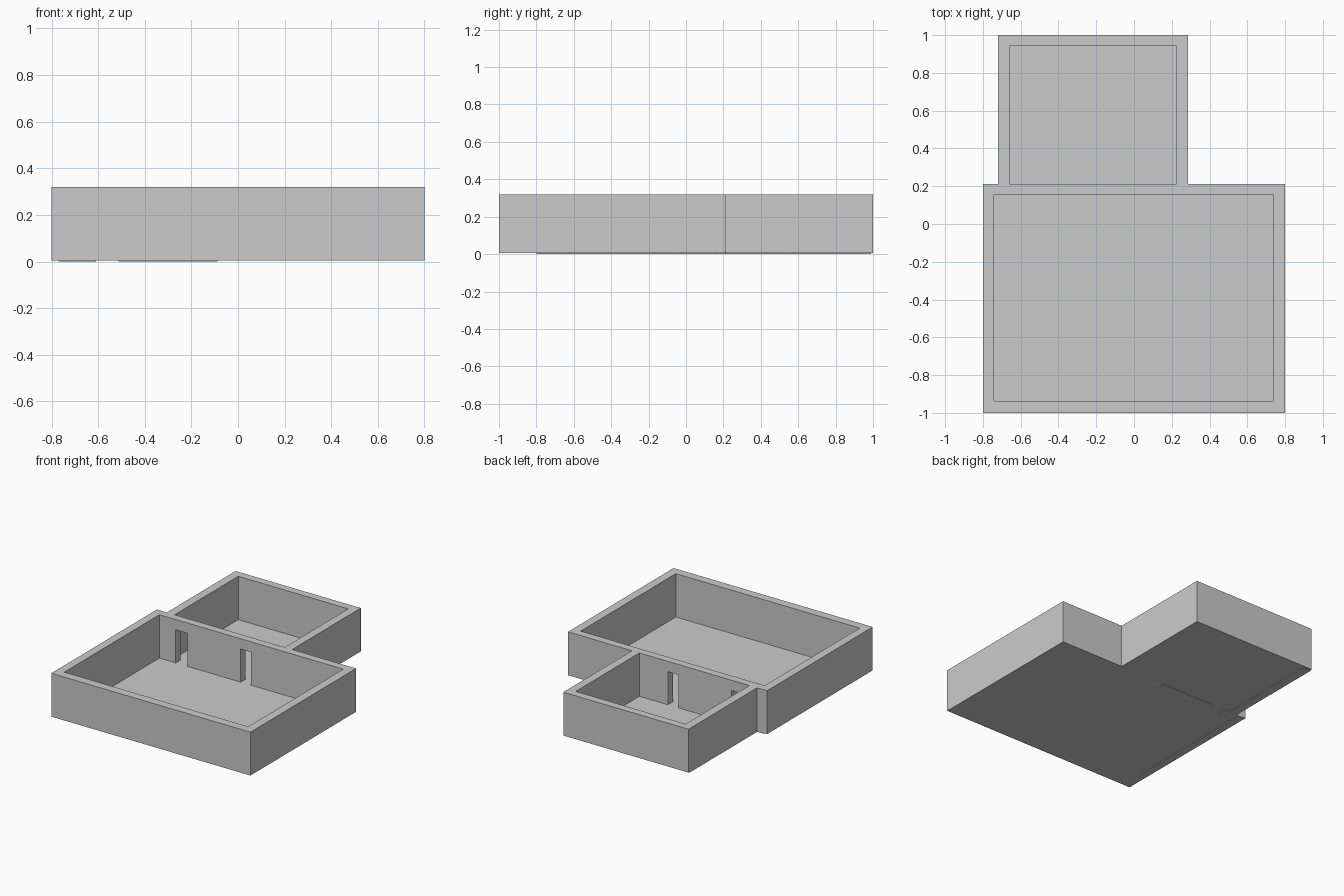
import bpy, bmesh

if "Cube" in bpy.data.objects:
    bpy.data.objects.remove(bpy.data.objects["Cube"])

BASE, TOP = 0.005, 0.32


def prism(name, outline, z0, z1):
    """Extrude a flat outline upward; equal heights give a sheet."""
    bm = bmesh.new()
    face = bm.faces.new([bm.verts.new((x, y, z0)) for x, y in outline])
    if z1 > z0:
        ext = bmesh.ops.extrude_face_region(bm, geom=[face])
        moved = [v for v in ext["geom"] if isinstance(v, bmesh.types.BMVert)]
        bmesh.ops.translate(bm, vec=(0, 0, z1 - z0), verts=moved)
        bmesh.ops.recalc_face_normals(bm, faces=bm.faces)
    mesh = bpy.data.meshes.new(name)
    bm.to_mesh(mesh)
    bm.free()
    ob = bpy.data.objects.new(name, mesh)
    bpy.context.collection.objects.link(ob)
    return ob


def rect(x0, x1, y0, y1):
    return [(x0, y0), (x1, y0), (x1, y1), (x0, y1)]


def cut(target, outline, z0, z1):
    cutter = prism("cutter", outline, z0, z1)
    cutter.hide_render = True
    mod = target.modifiers.new("cut", "BOOLEAN")
    mod.operation, mod.solver, mod.object = "DIFFERENCE", "EXACT", cutter
    bpy.context.view_layer.objects.active = target
    bpy.ops.object.modifier_apply(modifier=mod.name)
    bpy.data.objects.remove(cutter)


large_room = (-0.74, 0.738, -0.937, 0.155)
small_room = (-0.658, 0.226, 0.212, 0.943)
doors = [(-0.61, -0.513), (-0.087, -0.003)]

# Walls: one stepped outline, hollowed by both rooms and the doorways
walls = prism("walls", [(-0.8, -1), (0.8, -1), (0.8, 0.212), (0.286, 0.212),
                        (0.286, 1), (-0.72, 1), (-0.72, 0.212), (-0.8, 0.212)],
              BASE, TOP)
cut(walls, rect(*large_room), -0.1, 0.5)
cut(walls, rect(*small_room), -0.1, 0.5)
for x0, x1 in doors:
    cut(walls, rect(x0, x1, 0.1, 0.27), -0.1, 0.245)

# Floors: thin sheets in the rooms and doorways
prism("large_floor", rect(*large_room), BASE, BASE)
prism("small_floor", rect(*small_room), BASE, BASE)
for x0, x1 in doors:
    prism("door_sill", rect(x0, x1, 0.155, 0.212), BASE, BASE)

# Footings: slight drop below the left and dividing walls
prism("divider_footing", rect(-0.513, -0.087, 0.155, 0.212), 0, BASE)
prism("left_footing", [(-0.77, -0.8), (-0.74, -0.8), (-0.74, 0.155), (-0.61, 0.155),
                       (-0.61, 0.212), (-0.658, 0.212), (-0.658, 0.99),
                       (-0.72, 0.99), (-0.72, 0.212), (-0.77, 0.212)], 0, BASE)
